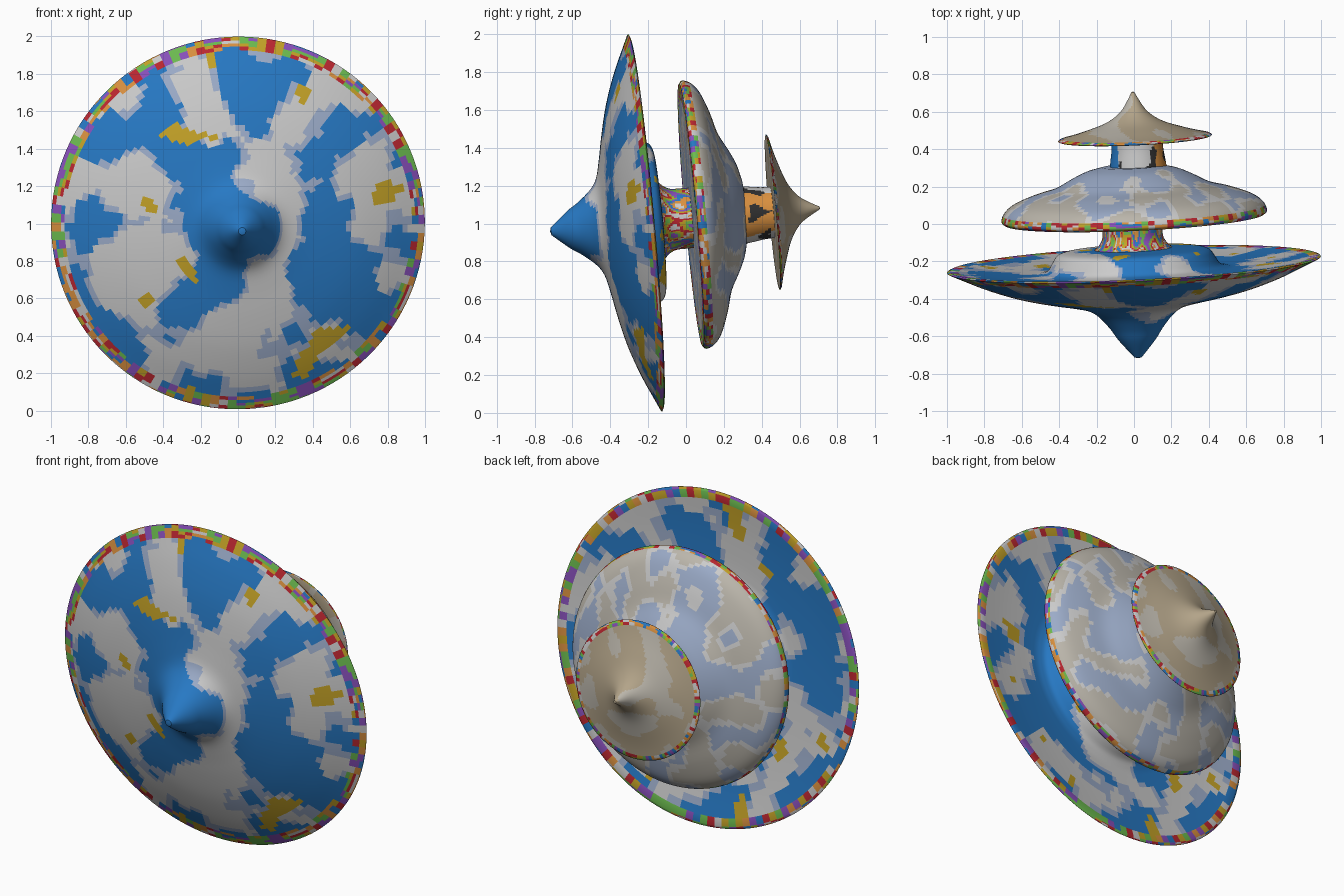
import bpy, bmesh, math
from mathutils import Vector, Matrix, noise

if "Cube" in bpy.data.objects:
    bpy.data.objects.remove(bpy.data.objects["Cube"])

SEG = 128
AXIS = Vector((-0.045, 1.0, 0.09)).normalized()

COLOURS = {
    "blue": (0.02, 0.19, 0.55), "white": (0.55, 0.55, 0.58), "haze": (0.33, 0.41, 0.58),
    "gold": (0.55, 0.36, 0.02), "red": (0.5, 0.02, 0.03), "green": (0.15, 0.5, 0.08),
    "purple": (0.25, 0.08, 0.5), "sand": (0.45, 0.37, 0.25), "stone": (0.5, 0.47, 0.41),
    "orange": (0.7, 0.28, 0.05), "black": (0.03, 0.03, 0.03)}
MATS = {}
for n, c in COLOURS.items():
    MATS[n] = bpy.data.materials.new(n)
    MATS[n].diffuse_color = (*c, 1)


def spline(pts, steps=4):
    """Catmull-Rom curve through a few (radius, height) points."""
    if len(pts) < 3:
        return [Vector(p) for p in pts]
    p = [Vector(q) for q in pts]
    p = [p[0] * 2 - p[1]] + p + [p[-1] * 2 - p[-2]]
    out = []
    for i in range(1, len(p) - 2):
        a, b, c, d = p[i - 1:i + 3]
        for s in range(steps):
            t = s / steps
            out.append(0.5 * (2 * b + (c - a) * t + (2 * a - 5 * b + 4 * c - d) * t * t
                              + (3 * b - a - 3 * c + d) * t ** 3))
    return out + [p[-2]]


def lathe(name, centre, sections, paint):
    """Revolve profile sections (sharp corners between them) about the tilted axis."""
    prof = []
    for sec in sections:
        for q in spline(sec):
            if not prof or (q - prof[-1]).length > 1e-5:
                prof.append(q)
    bm = bmesh.new()
    rings = []
    for r, h in prof:
        if r < 1e-4:
            rings.append([bm.verts.new((0, 0, h))] * SEG)
        else:
            rings.append([bm.verts.new((r * math.cos(2 * math.pi * k / SEG),
                                        r * math.sin(2 * math.pi * k / SEG), h)) for k in range(SEG)])
    used = []
    for a, b in zip(rings, rings[1:]):
        for k in range(SEG):
            j = (k + 1) % SEG
            f = bm.faces.new(list(dict.fromkeys((a[k], a[j], b[j], b[k]))))
            mid = f.calc_center_median()
            col = paint(mid, math.hypot(mid.x, mid.y))
            if col not in used:
                used.append(col)
            f.material_index = used.index(col)
    bmesh.ops.recalc_face_normals(bm, faces=bm.faces)
    me = bpy.data.meshes.new(name)
    bm.to_mesh(me)
    bm.free()
    for col in used:
        me.materials.append(MATS[col])
    ob = bpy.data.objects.new(name, me)
    bpy.context.collection.objects.link(ob)
    rot = Vector((0, 0, 1)).rotation_difference(AXIS).to_matrix().to_4x4()
    ob.matrix_world = Matrix.Translation(centre) @ rot
    bpy.context.view_layer.objects.active = ob
    ob.select_set(True)
    bpy.ops.object.shade_smooth_by_angle(angle=math.radians(35))
    ob.select_set(False)


def confetti(p, freq=9.0):
    i = int((noise.noise(p * freq) + 1) * 9)
    return ("white", "red", "gold", "green", "purple", "blue", "orange")[i % 7]


# Paint schemes
def sky(p, r):
    if r > 0.92:
        return confetti(p, 6)
    if noise.noise(p * 5 + Vector((7, 3, 1))) > 0.5:
        return "gold"
    n = noise.noise(p * 3.4) + 0.25 * noise.noise(p * 11)
    if r < 0.3:
        n -= (0.3 - r) * 3
    return "blue" if n < 0.0 else "haze" if n < 0.12 else "white"


def cloud(p, r):
    if p.z < 0.05 and r > 0.6:
        return confetti(p)
    n = noise.noise(p * 6) + (r - 0.4) * 1.2
    return "stone" if n > 0.25 else "white" if n > 0.08 else "haze"


def shell(p, r):
    if r > 0.39:
        return confetti(p)
    return "sand" if noise.noise(p * 7) < 0.15 else "stone"


def streaks(p, r):
    return confetti(Vector((p.x, p.y, p.z * 0.4)), 18)


def patches(p, r):
    n = noise.noise(p * 12)
    if n > 0.2:
        return "black"
    return "orange" if p.x > 0.09 else "blue" if p.x < -0.1 else "white"


# Large spinning top: pointed front, thin rim, dished back with a raised hub
lathe("large_disc", (0, -0.22, 1.003), [
    [(0, -0.5), (0.02, -0.495)],
    [(0.02, -0.495), (0.1, -0.4), (0.14, -0.34), (0.2, -0.27), (0.26, -0.232), (0.36, -0.207),
     (0.48, -0.183), (0.6, -0.155), (0.7, -0.125), (0.82, -0.08), (0.93, -0.03), (0.995, 0.0)],
    [(0.995, 0.0), (1.0, 0.004), (0.985, 0.01)],
    [(0.985, 0.01), (0.8, -0.012), (0.62, -0.026), (0.52, -0.03)],
    [(0.52, -0.03), (0.465, -0.015), (0.435, 0.03), (0.41, 0.065), (0.37, 0.08), (0.3, 0.085),
     (0.22, 0.09)],
    [(0.22, 0.09), (0, 0.09)]], sky)

# Flared neck between large and middle discs
lathe("large_neck", (0, -0.22, 1.008), [
    [(0, 0.08), (0.22, 0.08)],
    [(0.22, 0.08), (0.185, 0.11), (0.163, 0.15), (0.16, 0.21), (0.16, 0.27)],
    [(0.16, 0.27), (0, 0.27)]], streaks)

# Middle domed disc
lathe("middle_disc", (0.002, 0.025, 1.045), [
    [(0, 0), (0.35, 0), (0.695, 0)],
    [(0.695, 0), (0.711, 0.018), (0.695, 0.06), (0.642, 0.103), (0.535, 0.145), (0.42, 0.178),
     (0.33, 0.225), (0.25, 0.262), (0.16, 0.285)],
    [(0.16, 0.285), (0, 0.285)]], cloud)

# Short neck between middle and small discs
lathe("middle_neck", (0.035, 0.025, 1.02), [
    [(0, 0.26), (0.155, 0.26)],
    [(0.155, 0.26), (0.148, 0.31), (0.138, 0.38), (0.135, 0.445)],
    [(0.135, 0.445), (0, 0.445)]], patches)

# Small pointed disc
lathe("small_disc", (0.005, 0.46, 1.06), [
    [(0, -0.004), (0.2, -0.004), (0.405, -0.004)],
    [(0.405, -0.004), (0.412, 0.0), (0.4, 0.008)],
    [(0.4, 0.008), (0.33, 0.025), (0.26, 0.046), (0.17, 0.077), (0.11, 0.11), (0.065, 0.15),
     (0.03, 0.205), (0.008, 0.246)],
    [(0.008, 0.246), (0, 0.249)]], shell)

for m in bpy.data.materials:
    if m.users and not m.is_grease_pencil:
        m.use_nodes = True
        m.node_tree.nodes["Principled BSDF"].inputs["Base Color"].default_value = m.diffuse_color
